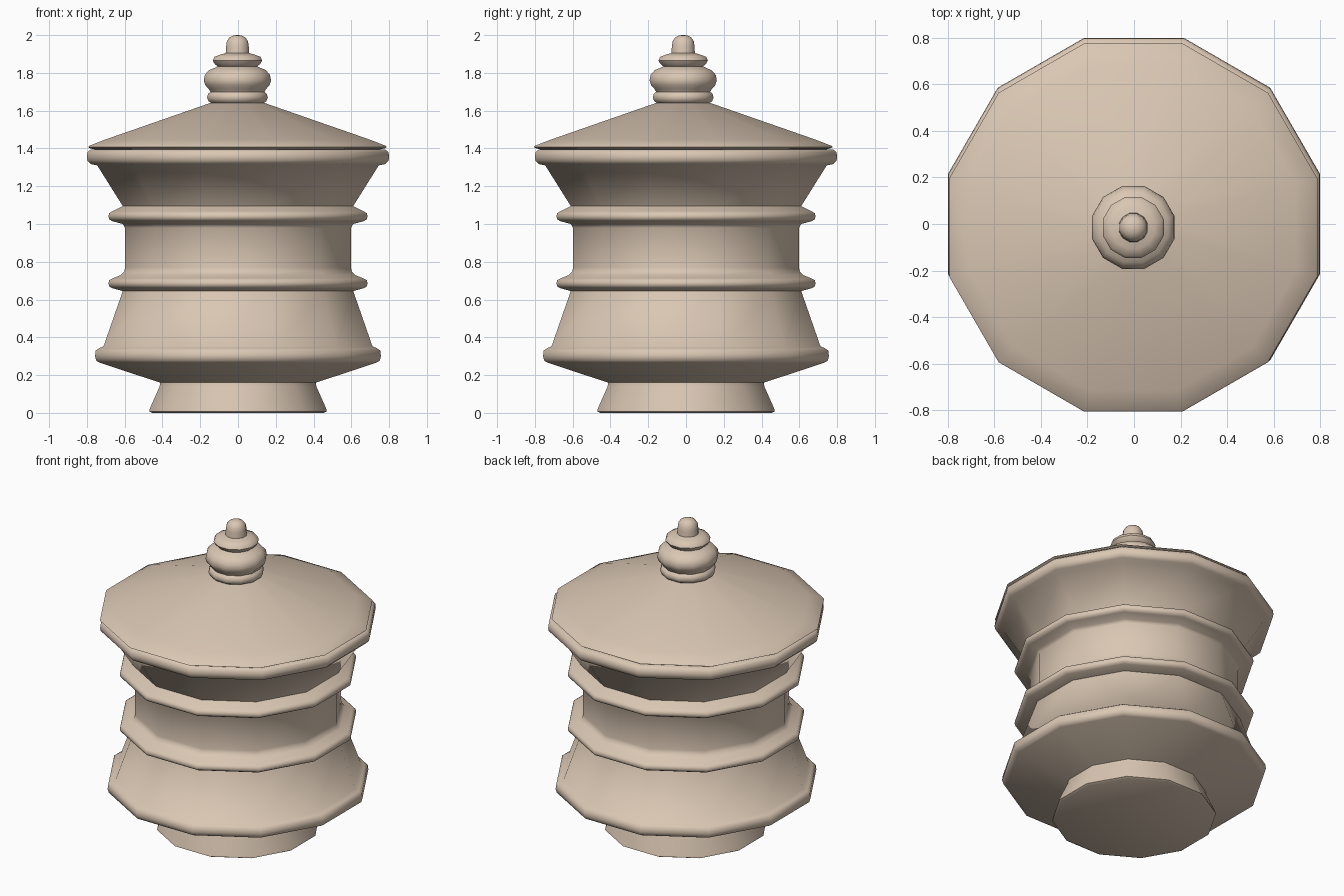
import bpy, bmesh, math

cube = bpy.data.objects.get("Cube")
if cube:
    bpy.data.objects.remove(cube, do_unlink=True)

SIDES = 12
STEP = 2 * math.pi / SIDES

clay = bpy.data.materials.new("pale_clay")
clay.use_nodes = True
tone = (0.70, 0.57, 0.45, 1)
clay.diffuse_color = tone
clay.node_tree.nodes["Principled BSDF"].inputs["Base Color"].default_value = tone


def lathe(name, profile, centre=(0, 0)):
    """Turn a bottom-to-top profile of (flat radius, height) into a 12-sided solid."""
    bm = bmesh.new()
    rings = []
    for radius, z in profile:
        r = radius / math.cos(STEP / 2)
        rings.append([bm.verts.new((r * math.cos((i + 0.5) * STEP),
                                    r * math.sin((i + 0.5) * STEP), z))
                      for i in range(SIDES)])
    for low, high in zip(rings, rings[1:]):
        for i in range(SIDES):
            j = (i + 1) % SIDES
            bm.faces.new((low[i], low[j], high[j], high[i]))
    bm.faces.new(rings[0][::-1])
    bm.faces.new(rings[-1])
    mesh = bpy.data.meshes.new(name)
    bm.to_mesh(mesh)
    bm.free()
    mesh.materials.append(clay)
    obj = bpy.data.objects.new(name, mesh)
    obj.location = (*centre, 0)
    bpy.context.collection.objects.link(obj)
    bpy.ops.object.select_all(action='DESELECT')
    obj.select_set(True)
    bpy.context.view_layer.objects.active = obj
    bpy.ops.object.shade_smooth_by_angle(angle=math.radians(50))
    return obj


def band(z):
    """Rounded ring around the waist, starting at height z."""
    return [(0.665, z), (0.682, z + 0.01), (0.686, z + 0.025),
            (0.682, z + 0.042), (0.665, z + 0.052)]


# Jar: foot, flared skirt, waist between two bands, flared shoulder, rim
foot = [(0.455, 0), (0.47, 0.008), (0.468, 0.02), (0.415, 0.14), (0.412, 0.16)]
skirt = [(0.73, 0.265), (0.75, 0.275), (0.757, 0.30), (0.753, 0.33),
         (0.735, 0.343), (0.712, 0.352), (0.61, 0.645)]
waist = [(0.62, 0.73), (0.602, 0.75), (0.598, 0.77), (0.598, 0.98), (0.61, 1.0)]
rim = [(0.61, 1.095), (0.745, 1.31), (0.78, 1.317), (0.797, 1.335),
       (0.80, 1.355), (0.797, 1.38), (0.78, 1.394), (0.74, 1.396)]
lathe("jar_body", foot + skirt + band(0.66) + waist + band(1.015) + rim)

# Lid sits slightly off centre, with its finial on top
lid_centre = (-0.003, -0.015)
lathe("lid", [(0.75, 1.394), (0.78, 1.401), (0.791, 1.407), (0.785, 1.414),
              (0.70, 1.447), (0.14, 1.642)], lid_centre)
lathe("finial", [(0.13, 1.635), (0.153, 1.65), (0.161, 1.67), (0.155, 1.69),
                 (0.143, 1.70), (0.152, 1.715), (0.17, 1.735), (0.178, 1.76),
                 (0.172, 1.79), (0.15, 1.815), (0.12, 1.827), (0.105, 1.835),
                 (0.12, 1.847), (0.131, 1.865), (0.122, 1.885), (0.09, 1.897),
                 (0.062, 1.905), (0.06, 1.94), (0.056, 1.968), (0.042, 1.988),
                 (0.022, 1.998), (0.005, 2.0)], lid_centre)
